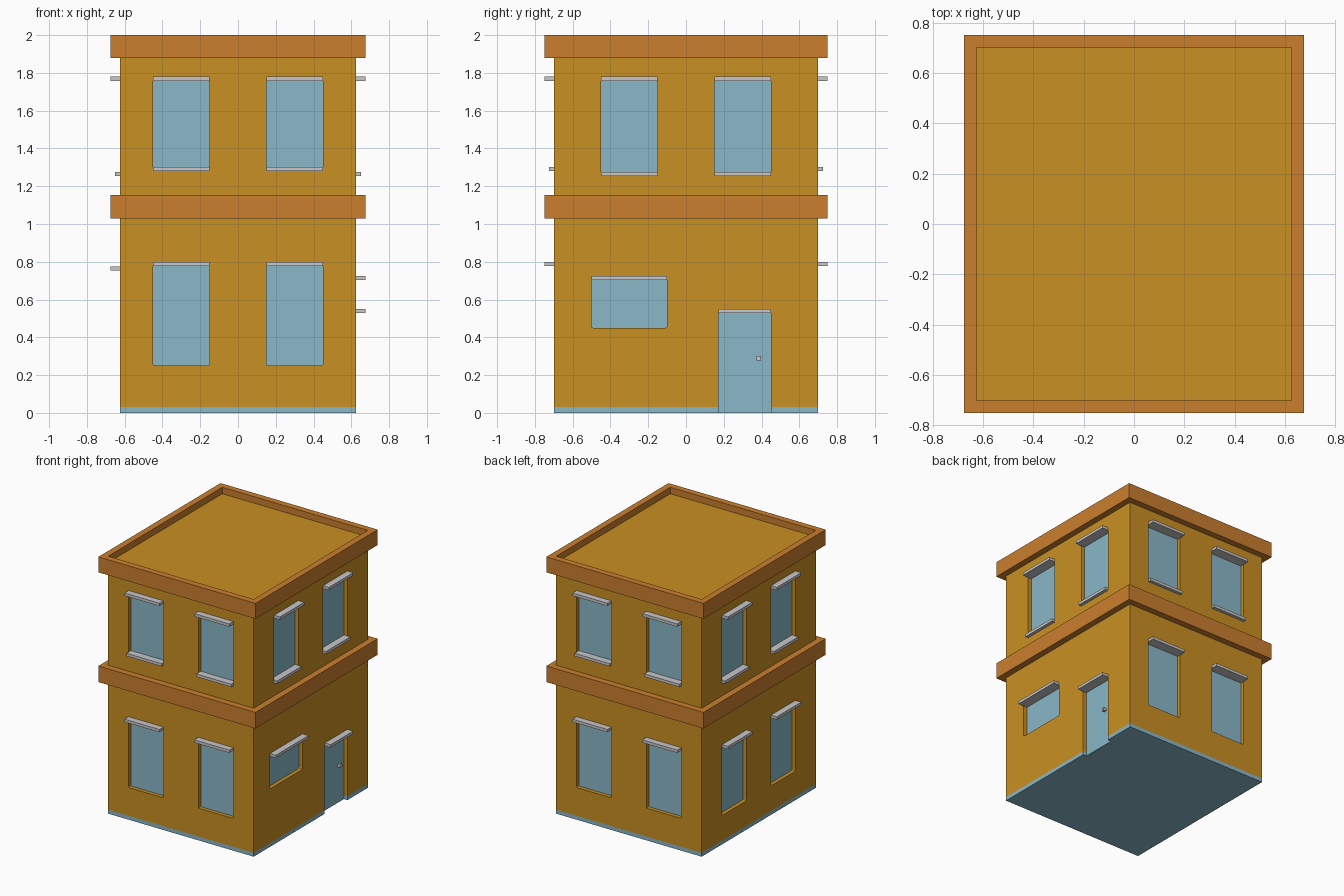
import bpy, bmesh
from mathutils import Matrix, Vector

if "Cube" in bpy.data.objects:
    bpy.data.objects.remove(bpy.data.objects["Cube"])


def material(name, rgb):
    m = bpy.data.materials.new(name)
    lin = [((c / 255 + 0.055) / 1.055) ** 2.4 for c in rgb]
    m.diffuse_color = (*lin, 1)
    m.use_nodes = True
    m.node_tree.nodes["Principled BSDF"].inputs["Base Color"].default_value = m.diffuse_color
    return m


OCHRE = material("ochre wall", (201, 144, 34))
ORANGE = material("orange trim", (203, 127, 46))
BLUE = material("pale blue", (138, 184, 200))
GREY = material("light grey", (200, 200, 202))

HX, HY = 0.625, 0.70      # half sizes of the house body
RECESS = 0.03             # depth of panes and door behind the wall


def add_object(name, bm, mat):
    bmesh.ops.recalc_face_normals(bm, faces=bm.faces)
    me = bpy.data.meshes.new(name)
    bm.to_mesh(me)
    bm.free()
    ob = bpy.data.objects.new(name, me)
    bpy.context.collection.objects.link(ob)
    if mat:
        me.materials.append(mat)
    return ob


def add_box(bm, lo, hi):
    lo, hi = Vector(lo), Vector(hi)
    m = Matrix.Translation((lo + hi) / 2) @ Matrix.Diagonal((*(hi - lo), 1))
    return bmesh.ops.create_cube(bm, size=1, matrix=m)["verts"]


def box(name, lo, hi, mat):
    bm = bmesh.new()
    add_box(bm, lo, hi)
    return add_object(name, bm, mat)


def wall_box(bm, side, u0, u1, z0, z1, inner, outer):
    """Box on a wall: u runs along the wall, inner/outer are measured from its surface."""
    axis, s = side
    h = HX if axis == "x" else HY
    d0, d1 = sorted((s * (h + inner), s * (h + outer)))
    if axis == "x":
        return add_box(bm, (d0, u0, z0), (d1, u1, z1))
    return add_box(bm, (u0, d0, z0), (u1, d1, z1))


def ring(name, z0, z1, mat):
    """Square trim band running round the house."""
    bm = bmesh.new()
    loops = []
    for grow, z in ((0.05, z0), (0.05, z1), (0, z1), (0, z0)):
        x, y = HX + grow, HY + grow
        loops.append([bm.verts.new(p) for p in ((-x, -y, z), (x, -y, z), (x, y, z), (-x, y, z))])
    for i in range(4):
        a, b = loops[i], loops[(i + 1) % 4]
        for j in range(4):
            k = (j + 1) % 4
            bm.faces.new((a[j], a[k], b[k], b[j]))
    return add_object(name, bm, mat)


# Openings: name, wall, u0, u1, bottom, lintel top, has sill
FRONT, BACK, RIGHT, LEFT = ("y", -1), ("y", 1), ("x", 1), ("x", -1)
openings = []
for u0, tag in ((-0.45, "a"), (0.15, "b")):
    u1 = u0 + 0.30
    for side, word in ((FRONT, "front"), (BACK, "back")):
        openings.append((f"{word}_upper_window_{tag}", side, u0, u1, 1.28, 1.78, True))
        openings.append((f"{word}_lower_window_{tag}", side, u0, u1, 0.25, 0.80, False))
    openings.append((f"right_upper_window_{tag}", RIGHT, u0, u1, 1.253, 1.78, True))
    openings.append((f"left_upper_window_{tag}", LEFT, u0, u1, 1.253, 1.78, True))
    openings.append((f"left_lower_window_{tag}", LEFT, u0, u1, 0.225, 0.775, False))
openings.append(("right_small_window", RIGHT, -0.50, -0.10, 0.45, 0.725, False))
openings.append(("door", RIGHT, 0.172, 0.45, -0.05, 0.55, False))

# Cutter for all openings, with slightly rounded corners on the windows
cut = bmesh.new()
for name, side, u0, u1, z0, z1, sill in openings:
    verts = wall_box(cut, side, u0, u1, z0, z1 - 0.004, -RECESS - 0.015, 0.1)
    if name != "door":
        i = 0 if side[0] == "x" else 1
        edges = {e for v in verts for e in v.link_edges
                 if abs(e.verts[0].co[i] - e.verts[1].co[i]) > 0.01}
        bmesh.ops.bevel(cut, geom=list(edges), offset=0.01, segments=2,
                        profile=0.5, affect="EDGES")
cutter = add_object("opening_cutter", cut, None)
cutter.hide_render = True

# Walls with roof deck, and the blue base strip
walls = box("walls", (-HX, -HY, 0.03), (HX, HY, 1.95), OCHRE)
base = box("base_slab", (-HX, -HY, 0), (HX, HY, 0.03), BLUE)
for ob in (walls, base):
    mod = ob.modifiers.new("openings", "BOOLEAN")
    mod.operation = "DIFFERENCE"
    mod.solver = "EXACT"
    mod.object = cutter
    bpy.context.view_layer.objects.active = ob
    bpy.ops.object.modifier_apply(modifier=mod.name)
bpy.data.objects.remove(cutter)

# Blue core, seen through the openings as panes and door
box("window_and_door_panels", (-HX + RECESS, -HY + RECESS, 0.0005),
    (HX - RECESS, HY - RECESS, 1.85), BLUE)

# Trim bands
ring("middle_band", 1.028, 1.153, ORANGE)
ring("roof_parapet", 1.88, 2.0, ORANGE)

# Lintels and sills
for name, side, u0, u1, z0, z1, sill in openings:
    bm = bmesh.new()
    wall_box(bm, side, u0, u1, z1 - 0.022, z1, -RECESS - 0.005, 0.05)
    add_object(name + "_lintel", bm, GREY)
    if sill:
        bm = bmesh.new()
        wall_box(bm, side, u0, u1, z0, z0 + 0.022, -RECESS - 0.005, 0.025)
        add_object(name + "_sill", bm, GREY)

# Door knob
box("door_knob", (HX - RECESS - 0.005, 0.374, 0.278), (HX - 0.006, 0.396, 0.300), GREY)
